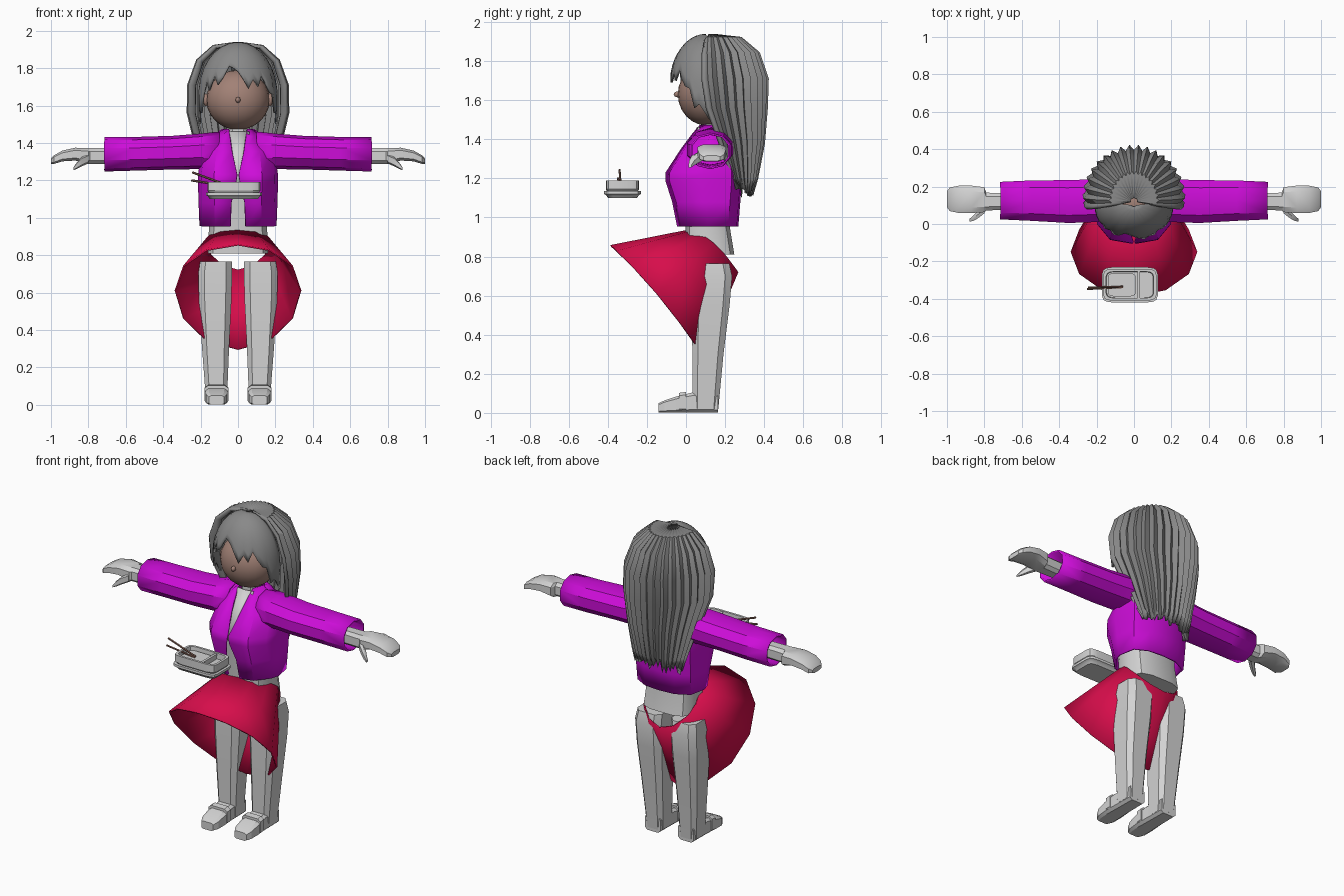
import bpy, bmesh, math, random
from math import sin, cos, pi, radians
from mathutils import Vector

random.seed(4)
cube = bpy.data.objects.get("Cube")
if cube:
    bpy.data.objects.remove(cube, do_unlink=True)


def material(name, rgb):
    m = bpy.data.materials.new(name)
    m.use_nodes = True
    m.diffuse_color = (*rgb, 1)
    b = next(n for n in m.node_tree.nodes if n.type == 'BSDF_PRINCIPLED')
    b.inputs["Base Color"].default_value = (*rgb, 1)
    return m


PALE = material("pale grey", (0.65, 0.65, 0.65))
HAIR = material("hair grey", (0.25, 0.25, 0.25))
SKIN = material("warm skin", (0.36, 0.22, 0.18))
PURPLE = material("jacket purple", (0.62, 0.004, 0.70))
RED = material("skirt crimson", (0.68, 0.004, 0.07))
WOOD = material("chopstick brown", (0.25, 0.13, 0.10))


def finish(name, bm, mat, thick=0, angle=35):
    bmesh.ops.recalc_face_normals(bm, faces=bm.faces[:])
    me = bpy.data.meshes.new(name)
    bm.to_mesh(me)
    bm.free()
    me.materials.append(mat)
    ob = bpy.data.objects.new(name, me)
    bpy.context.collection.objects.link(ob)
    if thick:
        mod = ob.modifiers.new("thickness", 'SOLIDIFY')
        mod.thickness = thick
        mod.offset = 0
    bpy.ops.object.select_all(action='DESELECT')
    ob.select_set(True)
    bpy.context.view_layer.objects.active = ob
    bpy.ops.object.shade_smooth_by_angle(angle=radians(angle))
    return ob


def loft(name, mat, rings, closed=True, caps=True, thick=0, angle=35):
    """Skin a list of equal-length point rings."""
    bm = bmesh.new()
    vs = [[bm.verts.new(p) for p in r] for r in rings]
    n = len(vs[0])
    for a, b in zip(vs, vs[1:]):
        for i in range(n if closed else n - 1):
            j = (i + 1) % n
            bm.faces.new((a[i], a[j], b[j], b[i]))
    if closed and caps:
        bm.faces.new(vs[0])
        bm.faces.new(vs[-1])
    return finish(name, bm, mat, thick, angle)


def power(v, p):
    return math.copysign(abs(v) ** p, v)


def oval(u, v, hu, hv, n=8, p=0.6):
    """Closed 2D section; lower p is boxier."""
    angles = [2 * pi * (i + 0.5) / n for i in range(n)]
    return [(u + hu * power(cos(a), p), v + hv * power(sin(a), p)) for a in angles]


def level(z, *args, **kw):
    return [(x, y, z) for x, y in oval(*args, **kw)]


def across(x, *args, **kw):
    return [(x, y, z) for y, z in oval(*args, **kw)]


def ball(name, mat, centre, radii, seg=24):
    bm = bmesh.new()
    bmesh.ops.create_uvsphere(bm, u_segments=seg, v_segments=seg // 2, radius=1)
    for v in bm.verts:
        v.co = Vector(centre) + Vector([a * b for a, b in zip(v.co, radii)])
    return finish(name, bm, mat, angle=60)


def stick(name, mat, a, b, r):
    a, b = Vector(a), Vector(b)
    q = (b - a).to_track_quat('Z', 'Y')
    rings = [[p + q @ Vector((x, y, 0)) for x, y in oval(0, 0, r, r, 6, 1)] for p in (a, b)]
    return loft(name, mat, rings)


# Limbs, mirrored left and right
for s, side in ((1, "left"), (-1, "right")):
    legs = [(0.02, .115, .10, .058, .068), (.3, .12, .112, .075, .083), (.55, .122, .127, .09, .1),
            (.7, .122, .135, .094, .105), (.765, .118, .13, .088, .095)]
    loft(side + "_leg", PALE, [level(z, s * x, y, hx, hy, p=.5) for z, x, y, hx, hy in legs], angle=20)
    # shoe runs from heel to toe
    foot = [(.165, .055, .10), (.03, .058, .105), (-.05, .062, .085), (-.11, .058, .065), (-.14, .042, .05)]
    loft(side + "_shoe", PALE, [[(s * .115 + u, y, v) for u, v in oval(0, h / 2, w, h / 2, p=.4)]
                                for y, w, h in foot], angle=20)
    strap = [(.0, .105), (-.035, .1)]
    loft(side + "_shoe_strap", PALE, [[(s * .115 + u, y, v) for u, v in oval(0, h / 2 + .004, .066, h / 2, p=.4)]
                                      for y, h in strap], angle=20)
    sleeve = [(.10, .13, 1.35, .105, .105), (.2, .125, 1.355, .115, .09), (.35, .12, 1.348, .115, .085),
              (.55, .125, 1.342, .108, .085), (.715, .125, 1.34, .1, .088)]
    loft(side + "_sleeve", PURPLE, [across(s * x, y, z, hy, hz, n=10, p=.9) for x, y, z, hy, hz in sleeve],
         caps=False, thick=.01)
    hand = [(.66, .12, 1.33, .045, .045), (.79, .12, 1.33, .05, .045), (.8, .13, 1.33, .07, .045),
            (.87, .132, 1.34, .077, .036), (.94, .132, 1.33, .076, .03), (.985, .132, 1.31, .066, .024),
            (1.0, .132, 1.302, .045, .015)]
    loft(side + "_hand", PALE, [across(s * x, y, z, hy, hz) for x, y, z, hy, hz in hand], angle=25)
    thumb = [(.8, .08, 1.315, .025, .025), (.835, .05, 1.30, .022, .025), (.86, .03, 1.28, .015, .018),
             (.88, .02, 1.262, .008, .008)]
    loft(side + "_thumb", PALE, [across(s * x, y, z, hy, hz, n=6) for x, y, z, hy, hz in thumb])
    ball(side + "_ear", SKIN, (s * .172, .1, 1.63), (.015, .025, .035), 10)

# Torso, chest panel and neck
body = [(.81, .125, .165, .125), (.96, .11, .158, .115), (1.1, .1, .165, .12), (1.23, .1, .16, .13)]
loft("torso", PALE, [level(z, 0, y, hx, hy, n=12) for z, y, hx, hy in body])
loft("chest_panel", PALE, [[(-w, y, z), (0, y - .01, z), (w, y, z)] for w, y, z in
                           ((.06, -.05, 1.18), (.06, .0, 1.32), (.06, .07, 1.46))], closed=False, thick=.01)
loft("neck", PALE, [level(z, 0, .13, .05, .05) for z in (1.43, 1.56)])

# Jacket body, open down the front: height, gap, half width, front, back
coat = [(.955, .04, .2, -.04, .262), (1.08, .035, .205, -.065, .272), (1.19, .01, .208, -.1, .28),
        (1.23, .004, .208, -.098, .28), (1.35, .03, .19, -.02, .262), (1.43, .042, .14, .04, .24),
        (1.47, .048, .085, .075, .21)]
rings = []
for z, gap, hx, front, back in coat:
    half = [(gap, front), (hx * .6, front + .02), (hx * .92, front + .1), (hx, (front + back) / 2),
            (hx * .9, back - .05), (hx * .5, back - .008)]
    rings.append([(x, y, z) for x, y in half] + [(0, back, z)] + [(-x, y, z) for x, y in reversed(half)])
loft("jacket", PURPLE, rings, closed=False, thick=.012)

# Skirt, flaring forward from a tilted waist to a tilted hem
waist, hem = [], []
for i in range(12):
    a = 2 * pi * i / 12
    c, w = cos(a), sin(a)
    waist.append(Vector((.17 * w, .142 - .122 * c, .828 + .107 * c + .04 * w * w)))
    hem.append(Vector((.335 * w, -.15 - .235 * c, .575 + .28 * c + .035 * w * w)))
loft("skirt", RED, [waist, [a.lerp(b, .5) for a, b in zip(waist, hem)], hem], caps=False, thick=.008)

# Head
ball("head", SKIN, (0, .108, 1.63), (.17, .15, .16))
ball("nose", SKIN, (0, -.043, 1.63), (.014, .02, .016), 8)

# Fringe: half dome whose lower edge is jagged
tips = [1.5, 1.54, 1.58, 1.56, 1.66, 1.73, 1.68, 1.76, 1.71, 1.75, 1.81, 1.8, 1.78,
        1.74, 1.69, 1.74, 1.7, 1.76, 1.71, 1.67, 1.66, 1.56, 1.58, 1.54, 1.5]
top, base, rows = 1.933, 1.66, 9
rings = []
for j in range(rows + 1):
    ring = []
    for i, tip in enumerate(tips):
        a = radians(-96 + 8 * i)
        z = top - (top - tip) * max(j / rows, .02) ** 1.8
        r = math.sqrt(max(0, 1 - (max(z - base, 0) / (top - base)) ** 2))
        ring.append((.205 * r * sin(a), .1 - .182 * r * cos(a), z))
    rings.append(ring)
loft("fringe_hair", HAIR, rings, closed=False, thick=.012, angle=40)

# Long back hair: pleated shell, rows of half width, centre y, depth, height
shell = [(.02, .12, .02, 1.93), (.13, .12, .16, 1.915), (.215, .12, .25, 1.84), (.262, .125, .29, 1.71),
         (.265, .145, .265, 1.56), (.22, .2, .195, 1.38), (.175, .25, .11, 1.2), (.155, .27, .065, 1.1)]
cols = 38
drop = [random.uniform(0, .05) + (.04 if i % 2 else 0) for i in range(cols + 1)]
rings = []
for k, (sx, cy, ry, z) in enumerate(shell):
    ring = []
    for i in range(cols + 1):
        a = radians(-98 + 196 * i / cols)
        f = .9 if i % 2 else 1
        lift = drop[i] if k == len(shell) - 1 else 0
        ring.append((sx * f * sin(a), cy + ry * f * cos(a), z + lift))
    rings.append(ring)
loft("back_hair", HAIR, rings, closed=False, thick=.02, angle=25)

# Lunch tray with two compartments
BX, BY = -.022, -.325


def tray(z, hx, hy, x=BX):
    return level(z, x, BY, hx, hy, n=16, p=.3)


loft("tray_base", PALE, [tray(1.1, .13, .075), tray(1.115, .14, .085), tray(1.12, .15, .095), tray(1.135, .15, .095)])
loft("tray_walls", PALE, [tray(1.135, .135, .08), tray(1.145, .143, .086), tray(1.19, .143, .086),
                          tray(1.19, .128, .072), tray(1.155, .125, .07)], angle=25)
loft("tray_divider", PALE, [tray(z, .008, .073, .025) for z in (1.15, 1.185)])
loft("tray_food", PALE, [tray(z, .075, .062, -.065) for z in (1.15, 1.17)])

# Chopsticks
stick("upper_chopstick", WOOD, (-.245, -.34, 1.243), (-.06, -.335, 1.175), .006)
stick("lower_chopstick", WOOD, (-.25, -.348, 1.2), (-.06, -.338, 1.17), .006)
